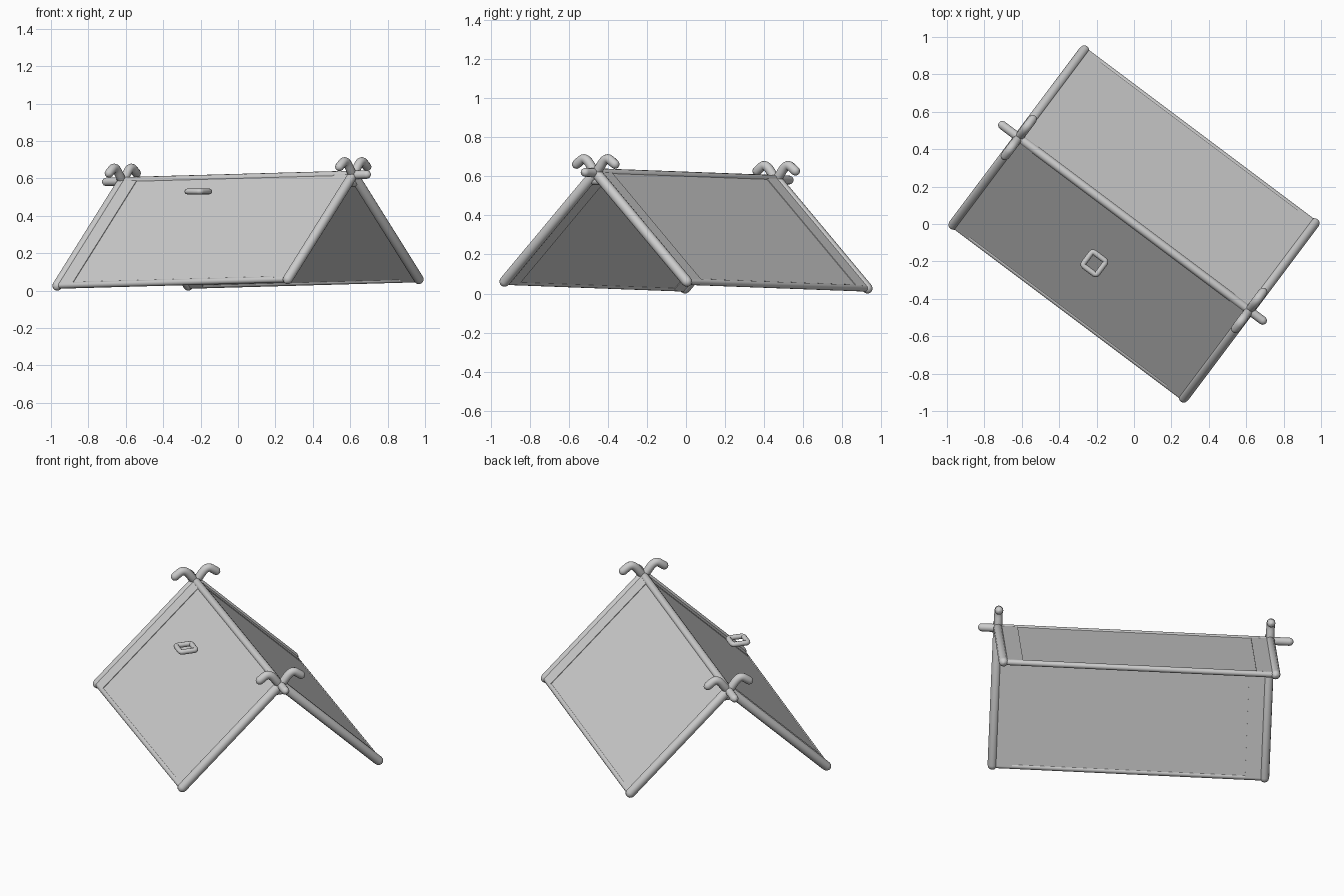
import bpy
from mathutils import Vector

if "Cube" in bpy.data.objects:
    bpy.data.objects.remove(bpy.data.objects["Cube"])

# Tent axes: u across the gable, v along the ridge, which climbs slightly
U, V = Vector((0.6, 0.8, 0)), Vector((0.8, -0.6, 0))
SLOPE = 0.0225
HALF_W, HALF_L = 0.583, 0.77
BASE_Z, RIDGE_Z = 0.044, 0.603


def pt(u, v, z):
    return U * u + V * v + Vector((0, 0, z + SLOPE * v))


def rounded_ends(pts, r):
    """Extra points and radii that dome both ends of a rod."""
    a, b = (pts[0] - pts[1]).normalized(), (pts[-1] - pts[-2]).normalized()
    steps = [(0.0, 1.0), (0.5, 0.87), (0.85, 0.53), (1.0, 0.08)]
    out = [(pts[0] + a * r * s, k) for s, k in reversed(steps)]
    out += [(p, 1.0) for p in pts[1:-1]]
    return out + [(pts[-1] + b * r * s, k) for s, k in steps]


def rod(name, pts, r, closed=False):
    data = bpy.data.curves.new(name, 'CURVE')
    data.dimensions = '3D'
    data.bevel_depth = r
    data.bevel_resolution = 4
    data.use_fill_caps = not closed
    path = [(p, 1.0) for p in pts] if closed else rounded_ends(pts, r)
    s = data.splines.new('POLY')
    s.points.add(len(path) - 1)
    for q, (p, k) in zip(s.points, path):
        q.co = (*p, 1)
        q.radius = k
    s.use_cyclic_u = closed
    s.use_smooth = True
    ob = bpy.data.objects.new(name, data)
    bpy.context.collection.objects.link(ob)
    return ob


def sheet(name, side, v0, v1, thick):
    corners = [pt(0, v0, RIDGE_Z), pt(0, v1, RIDGE_Z),
               pt(side * HALF_W, v1, BASE_Z), pt(side * HALF_W, v0, BASE_Z)]
    me = bpy.data.meshes.new(name)
    me.from_pydata(corners, [], [(0, 1, 2, 3)])
    ob = bpy.data.objects.new(name, me)
    bpy.context.collection.objects.link(ob)
    m = ob.modifiers.new("thickness", 'SOLIDIFY')
    m.thickness = thick
    m.offset = 0


def smooth_path(pts, n=6):
    """Round each inner corner with a short quadratic bend."""
    out = [pts[0]]
    for a, b, c in zip(pts, pts[1:], pts[2:]):
        p, q = b.lerp(a, 0.45), b.lerp(c, 0.45)
        out += [p.lerp(b, i / n).lerp(b.lerp(q, i / n), i / n) for i in range(n + 1)]
    return out + [pts[-1]]


# Ridge pole with thicker protruding ends
rod("ridge_pole", [pt(0, -0.88, RIDGE_Z - 0.002), pt(0, 0.86, RIDGE_Z - 0.002)], 0.023)

for side, sname in ((-1, "front"), (1, "back")):
    # Cloth wall, bottom hem
    sheet(sname + "_wall", side, -HALF_L, HALF_L, 0.026)
    rod(sname + "_bottom_hem", [pt(side * HALF_W, -HALF_L, BASE_Z),
                                pt(side * HALF_W, HALF_L, BASE_Z)], 0.017)
    for end, ename in ((-1, "left"), (1, "right")):
        tag = f"{sname}_{ename}"
        v = end * HALF_L
        # Raised cloth hem and gable pole
        sheet(tag + "_side_hem", side, end * 0.66, v, 0.033)
        rod(tag + "_gable_pole", [pt(side * HALF_W, v, BASE_Z),
                                  pt(0, v, RIDGE_Z)], 0.027)
        # Curled pole tip above the apex
        hook = [pt(0, v, 0.595), pt(side * 0.068, v, 0.685), pt(side * 0.122, v, 0.645)]
        rod(tag + "_curled_tip", smooth_path(hook), 0.024)

# Short pegs under the apex at both ends
for end, ename in ((-1, "left"), (1, "right")):
    rod(ename + "_apex_peg", [pt(-0.02, end * 0.76, 0.56), pt(0.02, end * 0.76, 0.56)], 0.022)

# Square ring hovering above the front wall
c, h = Vector((-0.212, -0.21, 0.53)), 0.046
ring = [c + U * a * h + V * b * h for a, b in ((-1, -1), (1, -1), (1, 1), (-1, 1))]
loop = []
for i in range(4):
    a, b, d = ring[i - 1], ring[i], ring[(i + 1) % 4]
    p, q = b.lerp(a, 0.15), b.lerp(d, 0.15)
    loop += [p.lerp(b, t).lerp(b.lerp(q, t), t) for t in (0, 0.33, 0.67, 1)]
rod("square_ring", loop, 0.015, closed=True)
